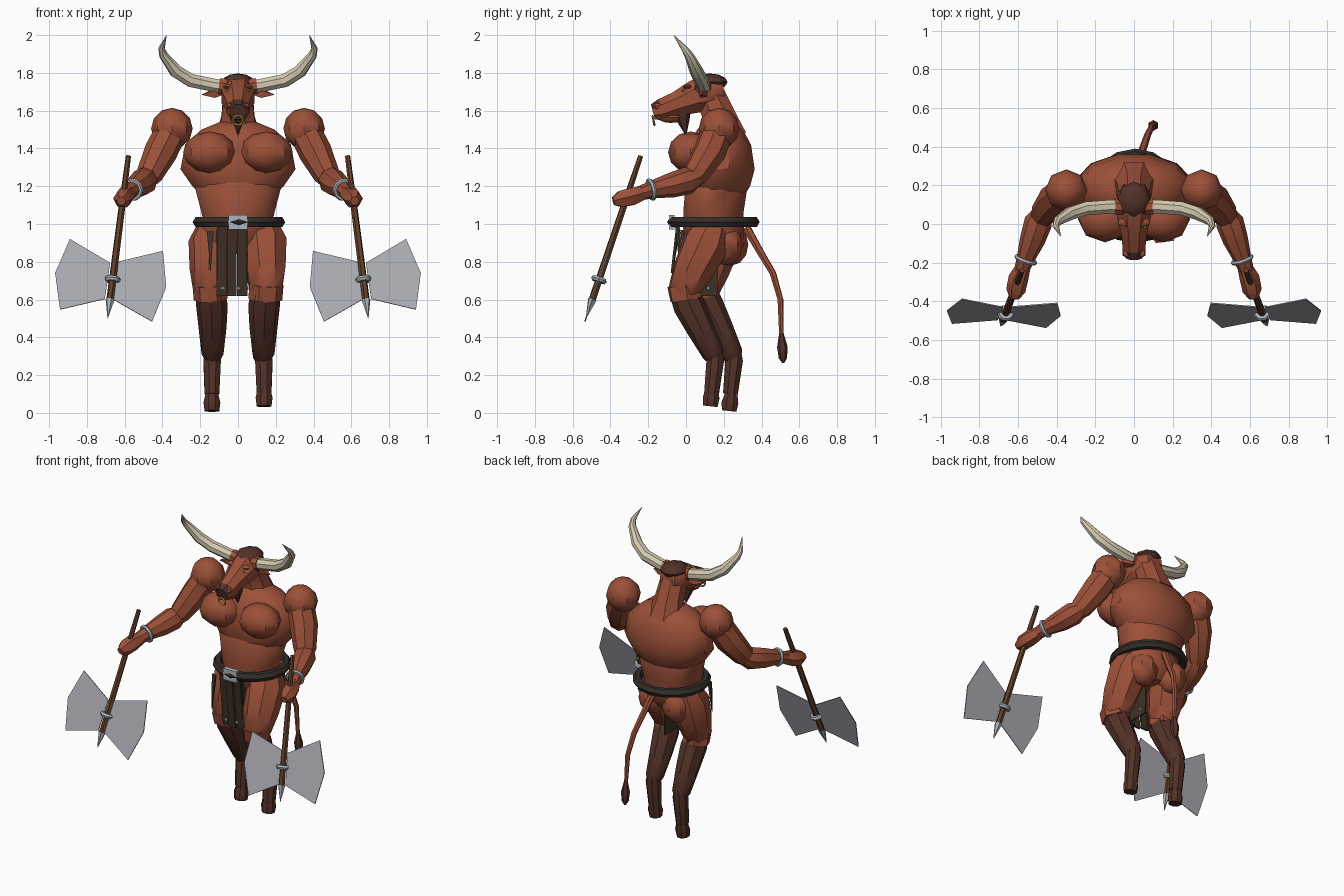
import bpy, bmesh, math
from mathutils import Vector, Matrix

cube = bpy.data.objects.get("Cube")
if cube:
    bpy.data.objects.remove(cube, do_unlink=True)


def material(name, r, g, b):
    m = bpy.data.materials.new(name)
    m.use_nodes = True
    m.diffuse_color = (r, g, b, 1)
    m.node_tree.nodes["Principled BSDF"].inputs["Base Color"].default_value = (r, g, b, 1)
    return m


HIDE = material("red hide", .33, .08, .04)
FUR = material("dark fur", .085, .031, .02)
LEATHER = material("leather cloth", .048, .031, .02)
BELT = material("belt leather", .035, .027, .021)
WOOD = material("wood", .12, .05, .022)
HORN = material("horn", .66, .59, .44)
STEEL = material("blade steel", .40, .40, .44)
SILVER = material("silver", .42, .47, .52)
GOLD = material("gold", .52, .34, .05)

parts = []


def finish(name, bm, *mats):
    bmesh.ops.recalc_face_normals(bm, faces=bm.faces[:])
    mesh = bpy.data.meshes.new(name)
    bm.to_mesh(mesh)
    bm.free()
    ob = bpy.data.objects.new(name, mesh)
    for m in mats:
        mesh.materials.append(m)
    bpy.context.collection.objects.link(ob)
    parts.append(ob)
    return ob


def skin(bm, rings):
    n = len(rings[0])
    for a, b in zip(rings, rings[1:]):
        for i in range(n):
            j = (i + 1) % n
            bm.faces.new((a[i], a[j], b[j], b[i]))
    bm.faces.new(rings[0])
    bm.faces.new(rings[-1])


def tube(name, path, mat, sides=8):
    """Tapered tube through (x, y, z, radius) points."""
    bm = bmesh.new()
    pts = [Vector(p[:3]) for p in path]
    rings, q, old = [], None, Vector((0, 0, 1))
    for i, p in enumerate(pts):
        t = (pts[min(i + 1, len(pts) - 1)] - pts[max(i - 1, 0)]).normalized()
        turn = old.rotation_difference(t)
        q, old = (turn @ q if q else turn), t
        ring = []
        for k in range(sides):
            a = math.tau * (k + .5) / sides
            ring.append(bm.verts.new(p + q @ Vector((math.cos(a), math.sin(a), 0)) * path[i][3]))
        rings.append(ring)
    skin(bm, rings)
    return finish(name, bm, mat)


def loft(name, levels, mat, sides=12):
    """Stack of level ovals given as (z, centre y, x radius, y radius)."""
    bm = bmesh.new()
    rings = []
    for z, cy, rx, ry in levels:
        rings.append([bm.verts.new((rx * math.cos(a), cy + ry * math.sin(a), z))
                      for a in (math.tau * (k + .5) / sides for k in range(sides))])
    skin(bm, rings)
    return finish(name, bm, mat)


def ball(name, centre, size, mat, u=8, v=6):
    bm = bmesh.new()
    bmesh.ops.create_uvsphere(bm, u_segments=u, v_segments=v, radius=1,
                              matrix=Matrix.Translation(centre) @ Matrix.Diagonal((*size, 1)))
    return finish(name, bm, mat)


def hoop(name, centre, axis, major, minor, mat, n=12, m=6):
    bm = bmesh.new()
    rot = Vector(axis).to_track_quat('Z', 'Y')
    grid = []
    for i in range(n):
        a = math.tau * i / n
        out = Vector((math.cos(a), math.sin(a), 0))
        ring = []
        for k in range(m):
            b = math.tau * k / m
            p = out * (major + minor * math.cos(b)) + Vector((0, 0, minor * math.sin(b)))
            ring.append(bm.verts.new(Vector(centre) + rot @ p))
        grid.append(ring)
    for i in range(n):
        for k in range(m):
            a, b, l = grid[i], grid[(i + 1) % n], (k + 1) % m
            bm.faces.new((a[k], b[k], b[l], a[l]))
    return finish(name, bm, mat)


def plate(name, outline, offset, mat):
    """Solid made by pushing a flat outline along an offset."""
    bm = bmesh.new()
    d = Vector(offset) / 2
    skin(bm, [[bm.verts.new(Vector(p) + d * k) for p in outline] for k in (-1, 1)])
    return finish(name, bm, mat)


# Torso
loft("pelvis", [(.84, .14, .1, .1), (.92, .15, .2, .16), (1.0, .145, .2, .17)], HIDE)
loft("abdomen", [(.97, .145, .18, .16), (1.06, .145, .2, .165), (1.19, .16, .235, .17),
                 (1.24, .16, .2, .15)], HIDE)
loft("chest", [(1.16, .17, .21, .15), (1.2, .175, .25, .17), (1.29, .18, .315, .19),
               (1.42, .18, .29, .17), (1.5, .18, .2, .125), (1.54, .18, .1, .08)], HIDE)
tube("neck", [(0, .2, 1.46, .13), (0, .18, 1.56, .095), (0, .13, 1.68, .085)], HIDE)

# Belt, buckle and loincloth
hoop("belt", (0.005, .145, 1.01), (0, 0, 1), .215, .03, BELT, 16)
plate("buckle", [(-.05, -.075, .972), (.05, -.075, .972), (.05, -.075, 1.048), (-.05, -.075, 1.048)],
      (0, .03, 0), SILVER)
for i in range(3):
    x = -.11 + i * .053
    y = -.012 if i == 1 else 0
    plate("loincloth_strip", [(x, y - .04, .99), (x + .05, y - .04, .99),
                              (x + .05, y, .62), (x, y, .62)], (0, .012, 0), LEATHER)
for x in (-.11, .045):
    plate("loincloth_side", [(x, -.03, .97), (x, .1, .95), (x, .17, .78), (x, .165, .62), (x, 0, .62)],
          (.008, 0, 0), LEATHER)
    plate("hip_strap", [(x - .055, -.04, .96), (x - .02, -.05, .96), (x - .035, -.075, .74)],
          (0, .012, 0), LEATHER) if x < 0 else None
for x in (-.08, 0):
    ball("stud", (x, -.012, .66), (.011, .011, .011), SILVER, 6, 4)
ball("side_stud", (.05, .12, .66), (.008, .011, .011), SILVER, 6, 4)

# Head
head = tube("head", [(0, .2, 1.71, .06), (0, .14, 1.70, .095), (0, .05, 1.675, .095),
                     (0, -.05, 1.635, .07), (0, -.13, 1.605, .063), (0, -.175, 1.593, .045)], HIDE)
head.data.materials.append(FUR)
for f in head.data.polygons:
    if f.center.y < -.14 and f.normal.y < -.5:
        f.material_index = 1
ball("jaw", (0, -.08, 1.565), (.045, .07, .03), HIDE)
ball("hair_cap", (0, .125, 1.752), (.085, .095, .045), FUR)
tube("beard", [(0, -.02, 1.59, .045), (0, -.015, 1.55, .035), (0, 0, 1.47, .002)], FUR, 6)
hoop("nose_ring", (0, -.172, 1.548), (0, 1, .2), .026, .006, GOLD, 10, 4)

# Tail
tube("tail", [(.02, .32, .98, .024), (.05, .4, .84, .02), (.07, .46, .74, .018),
              (.09, .5, .6, .016), (.1, .505, .4, .012)], HIDE, 6)
tube("tail_tuft", [(.1, .505, .42, .012), (.1, .51, .35, .028), (.1, .513, .29, .022),
                   (.1, .515, .265, .006)], FUR, 6)


def shaft(s, z):
    """Point on the axe shaft at a height."""
    return Vector((s * (.58 + .128 * (1.36 - z)), -.24 - .337 * (1.36 - z), z))


for s, side in ((1, "left"), (-1, "right")):
    def limb(part, path, mat, sides=8):
        return tube(f"{side}_{part}", [(s * x, y, z, r) for x, y, z, r in path], mat, sides)

    # Horns, ears, eyes and chest muscles
    limb("horn", [(.05, .09, 1.725, .038), (.12, .09, 1.733, .038), (.25, .08, 1.76, .038),
                  (.33, .055, 1.81, .036), (.395, .015, 1.895, .024), (.405, -.01, 1.93, .017),
                  (.378, -.065, 2.0, .001)], HORN)
    limb("horn_cuff", [(.06, .09, 1.726, .046), (.1, .09, 1.73, .044)], HIDE)
    limb("ear", [(.07, .1, 1.7, .015), (.13, .09, 1.69, .028), (.19, .075, 1.685, .002)], HIDE, 4)
    ball(f"{side}_eye", (s * .052, -.012, 1.706), (.017, .013, .01), GOLD, 6, 4)
    ball(f"{side}_brow", (s * .05, .01, 1.727), (.035, .025, .012), HIDE, 6, 4)
    ball(f"{side}_nostril", (s * .04, -.15, 1.625), (.022, .025, .02), HIDE, 6, 4)
    ball(f"{side}_pectoral", (s * .15, .025, 1.38), (.14, .12, .11), HIDE)

    # Arms
    ball(f"{side}_shoulder", (s * .35, .175, 1.505), (.11, .108, .11), HIDE)
    limb("upper_arm", [(.35, .17, 1.5, .085), (.41, .125, 1.38, .088), (.47, .05, 1.26, .07),
                       (.49, .02, 1.215, .045)], HIDE)
    limb("forearm", [(.475, .06, 1.25, .05), (.495, .01, 1.23, .073), (.525, -.08, 1.205, .066),
                     (.565, -.19, 1.18, .045), (.585, -.25, 1.16, .038)], HIDE)
    hoop(f"{side}_bracelet", (s * .56, -.185, 1.182), (s * .32, -.92, -.21), .05, .012, SILVER, 10)
    limb("hand", [(.575, -.225, 1.165, .04), (.598, -.28, 1.147, .052), (.612, -.345, 1.132, .05),
                  (.618, -.385, 1.122, .025)], HIDE, 6)

    # Axe
    tube(f"{side}_axe_shaft", [(*shaft(s, z), r) for z, r in ((1.36, .014), (1.1, .018), (.59, .02))], WOOD, 6)
    tube(f"{side}_axe_spike", [(*shaft(s, z), r) for z, r in ((.6, .024), (.5, .001))], SILVER, 6)
    hoop(f"{side}_axe_collar", shaft(s, .705), shaft(s, 0) - shaft(s, 1), .03, .015, SILVER, 8)
    blades = {"outer": [(.89, .92), (.968, .74), (.942, .547), (.705, .603), (.677, .794)],
              "inner": [(.397, .857), (.38, .667), (.455, .483), (.66, .6), (.635, .8)]}
    for label, outline in blades.items():
        plate(f"{side}_axe_{label}_blade", [(s * x, shaft(s, z).y, z) for x, z in outline],
              (0, .006, -.002), STEEL)

    # Legs, the right one stepping back
    back, drop = (0, 0) if s > 0 else (.1, .025)
    limb("thigh", [(.12, .14 + back * .4, .98, .1), (.135, .11 + back * .5, .9, .128),
                   (.145, .04 + back * .8, .76, .112), (.15, -.01 + back, .645, .088),
                   (.15, -.01 + back, .59, .05)], HIDE)
    ball(f"{side}_buttock", (s * .1, .21 + back * .3, .89), (.095, .09, .11), HIDE)
    limb("knee_fur", [(.15, -.015 + back, .68, .092), (.145, 0 + back, .6, .09)], HIDE, 6)
    limb("shin", [(.145, -.015 + back, .645, .075), (.138, .015 + back, .57, .084),
                  (.135, .075 + back, .45, .074), (.135, .145 + back, .31, .058),
                  (.135, .155 + back, .27, .035)], FUR)
    limb("pastern", [(.135, .16 + back, .33, .035), (.137, .155 + back, .28, .05),
                     (.138, .135 + back, .1, .042)], FUR)
    limb("hoof", [(.138, .14 + back, .125 - drop, .036), (.138, .133 + back, .08 - drop, .048),
                  (.138, .128 + back, .035 - drop, .042)], FUR)

# Soft shading with crisp creases
bpy.ops.object.select_all(action='DESELECT')
for ob in parts:
    ob.select_set(True)
bpy.context.view_layer.objects.active = parts[0]
bpy.ops.object.shade_smooth_by_angle(angle=math.radians(40))
